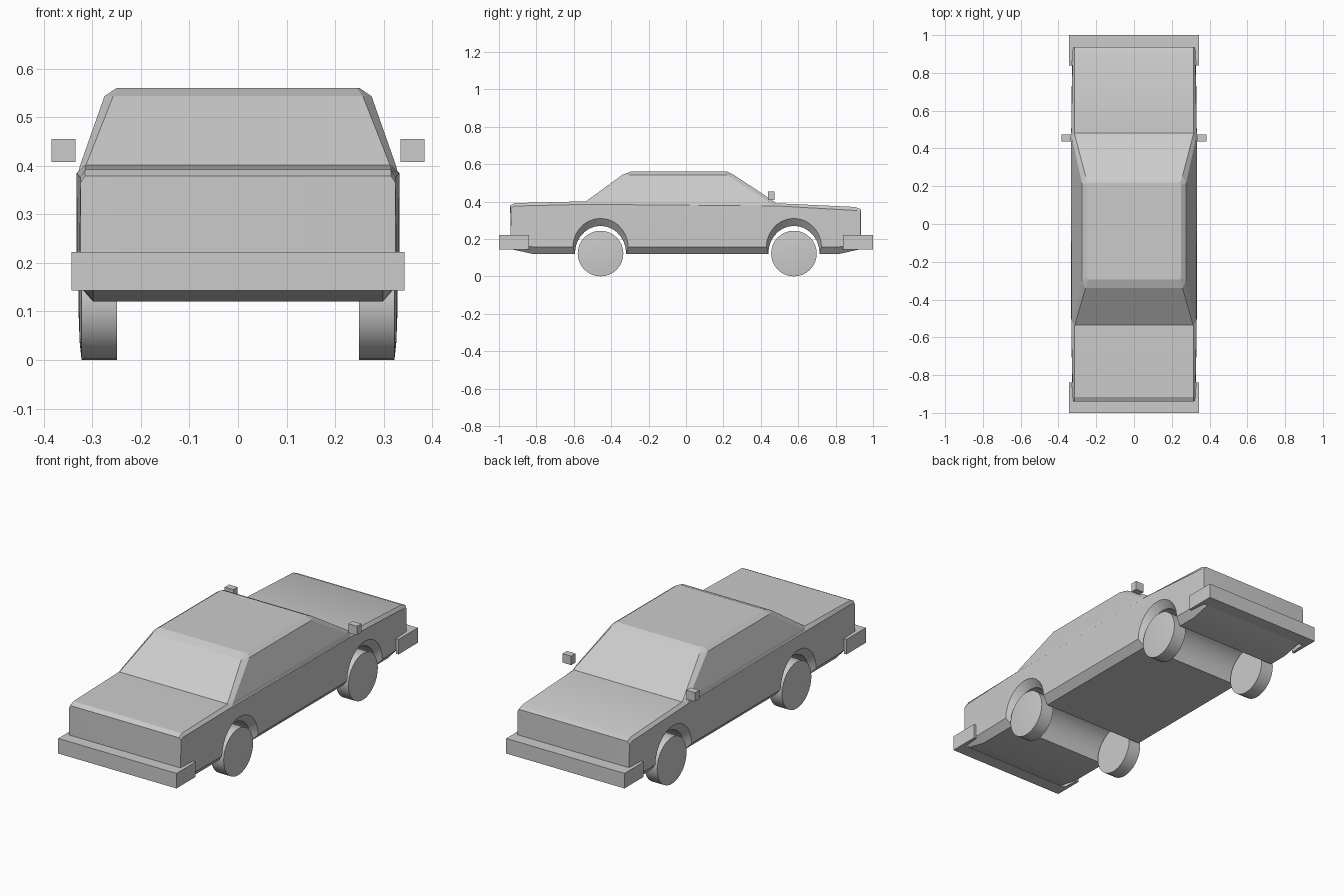
import bpy, bmesh
from math import sin, cos, pi

if "Cube" in bpy.data.objects:
    bpy.data.objects.remove(bpy.data.objects["Cube"])

WHEEL_Y = (-0.457, 0.577)


def loft(name, rings, smooth=None, closed=True):
    """Bridge equal-length closed rings and cap both ends."""
    bm = bmesh.new()
    vs = [[bm.verts.new(p) for p in r] for r in rings]
    n = len(rings[0])
    for a, b in zip(vs, vs[1:]):
        for i in range(n):
            j = (i + 1) % n
            bm.faces.new((a[i], a[j], b[j], b[i]))
    caps = [bm.faces.new(vs[0]), bm.faces.new(vs[-1])]
    bmesh.ops.recalc_face_normals(bm, faces=bm.faces)
    bmesh.ops.triangulate(bm, faces=caps)
    me = bpy.data.meshes.new(name)
    bm.to_mesh(me)
    bm.free()
    ob = bpy.data.objects.new(name, me)
    bpy.context.collection.objects.link(ob)
    if smooth:
        bpy.ops.object.select_all(action='DESELECT')
        ob.select_set(True)
        bpy.context.view_layer.objects.active = ob
        bpy.ops.object.shade_smooth_by_angle(angle=smooth)
    return ob


def arch(cy, base, a, b, n=14):
    return [(cy - a * cos(pi * i / n), base + b * sin(pi * i / n)) for i in range(n + 1)]


def outline(bottom_z, end_z, a, base, b, top):
    """Side outline of the lower body with both wheel arches."""
    pts = [(-0.938, end_z), (-0.82, bottom_z)]
    for cy in WHEEL_Y:
        pts += [(cy - a, bottom_z)] + arch(cy, base, a, b)[1:-1] + [(cy + a, bottom_z)]
    return pts + [(0.82, bottom_z), (0.935, end_z)] + top


# Lower body: flared outer outline, inner outline running straight across
outer = outline(0.158, 0.172, 0.148, 0.155, 0.155,
                [(0.932, 0.345), (0.915, 0.352), (0.48, 0.377), (-0.54, 0.385), (-0.92, 0.376), (-0.936, 0.365)])
inner = outline(0.12, 0.146, 0.137, 0.122, 0.148,
                [(0.936, 0.358), (0.905, 0.371), (0.48, 0.391), (-0.54, 0.401), (-0.915, 0.392), (-0.94, 0.379)])


def side(pts, s, is_outer):
    ring = []
    for y, z in pts:
        if is_outer:
            x = 0.333 - 0.009 * (abs(y) / 0.93) ** 4
        else:
            x = 0.298 if z < 0.3 else 0.315
        ring.append((s * x, y, z))
    return ring


loft("lower_body", [side(outer, 1, True), side(inner, 1, False),
                    side(inner, -1, False), side(outer, -1, True)], 0.4)


# Cabin: stacked chamfered rectangles
def ring8(x, y0, y1, cx, cy, z):
    half = [(x - cx, y0), (x, y0 + cy), (x, y1 - cy), (x - cx, y1)]
    return [(px, py, z) for px, py in half] + [(-px, py, z) for px, py in reversed(half)]


loft("cabin", [ring8(0.331, -0.56, 0.495, 0.012, 0.03, 0.378),
               ring8(0.325, -0.535, 0.47, 0.012, 0.03, 0.401),
               ring8(0.275, -0.34, 0.255, 0.018, 0.04, 0.543),
               ring8(0.25, -0.295, 0.22, 0.006, 0.012, 0.56)])

# Bumpers: U-shaped, wrapping round the corners
for name, s in (("front_bumper", -1), ("rear_bumper", 1)):
    u = [(-0.343, 1.0), (0.343, 1.0), (0.343, 0.84), (0.329, 0.84),
         (0.322, 0.93), (-0.322, 0.93), (-0.329, 0.84), (-0.343, 0.84)]
    loft(name, [[(x, s * y, z) for x, y in u] for z in (0.143, 0.222)])

# Wheels and side mirrors
for s, tag in ((-1, "left"), (1, "right")):
    for cy, end in zip(WHEEL_Y, ("front", "rear")):
        prof = [(0.249, 0.122), (0.322, 0.122), (0.326, 0.085), (0.328, 0.03)]
        loft(f"{end}_{tag}_wheel",
             [[(s * x, cy + r * cos(2 * pi * i / 32), 0.122 + r * sin(2 * pi * i / 32))
               for i in range(32)] for x, r in prof], 0.5)
    loft(f"{tag}_mirror", [[(s * x, y, z) for x, y in
                            ((0.334, 0.438), (0.384, 0.438), (0.384, 0.474), (0.334, 0.474))]
                           for z in (0.408, 0.455)])
